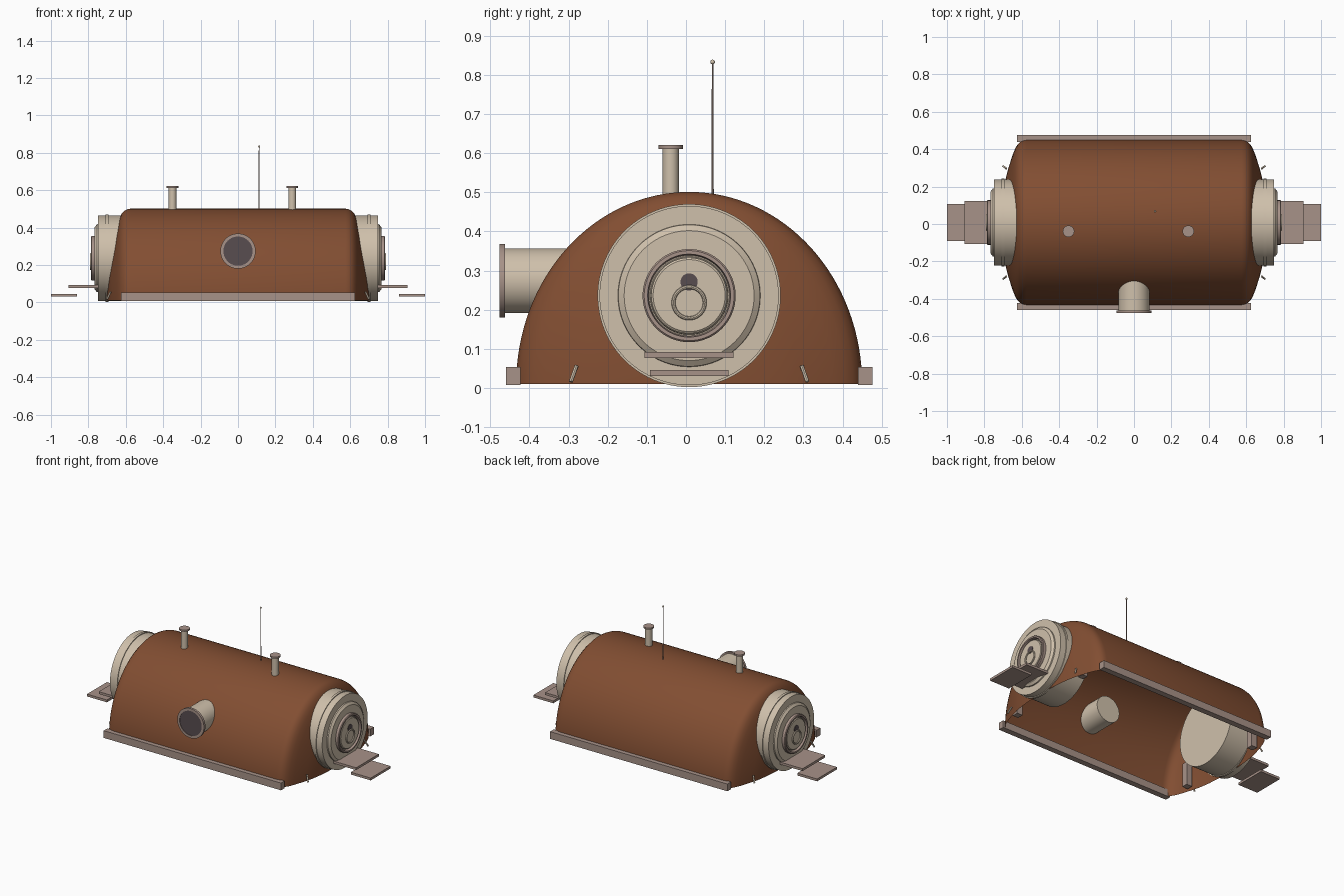
import bpy, bmesh, math
from mathutils import Vector, Matrix

if "Cube" in bpy.data.objects:
    bpy.data.objects.remove(bpy.data.objects["Cube"])

CY = 0.008  # centre line of the building in y


def material(name, rgb):
    m = bpy.data.materials.new(name)
    lin = [((c / 255 + 0.055) / 1.055) ** 2.4 for c in rgb]
    m.diffuse_color = (*lin, 1)
    m.use_nodes = True
    m.node_tree.nodes["Principled BSDF"].inputs["Base Color"].default_value = m.diffuse_color
    return m


RUST = material("rust brown", (130, 78, 50))
CREAM = material("cream", (207, 192, 171))
TAUPE = material("taupe", (167, 146, 136))
DARK = material("dark glass", (88, 77, 80))


def finish(bm, name, mat, smooth=True):
    bmesh.ops.recalc_face_normals(bm, faces=bm.faces)
    me = bpy.data.meshes.new(name)
    bm.to_mesh(me)
    bm.free()
    ob = bpy.data.objects.new(name, me)
    bpy.context.collection.objects.link(ob)
    me.materials.append(mat)
    if smooth:
        bpy.ops.object.select_all(action='DESELECT')
        bpy.context.view_layer.objects.active = ob
        ob.select_set(True)
        bpy.ops.object.shade_smooth_by_angle(angle=math.radians(30))
    return ob


def lathe(name, mat, origin, axis, profile, n=64):
    """Closed solid turned about an axis; profile = (distance along axis, radius)."""
    bm = bmesh.new()
    rot = Vector((0, 0, 1)).rotation_difference(Vector(axis)).to_matrix()
    rings = []
    for t, r in profile:
        rings.append([bm.verts.new(Vector(origin) + rot @ Vector(
            (r * math.cos(2 * math.pi * i / n), r * math.sin(2 * math.pi * i / n), t)))
            for i in range(n)])
    for a, b in zip(rings, rings[1:]):
        for i in range(n):
            bm.faces.new((a[i], a[(i + 1) % n], b[(i + 1) % n], b[i]))
    bm.faces.new(rings[0])
    bm.faces.new(rings[-1])
    return finish(bm, name, mat)


def ring(name, mat, origin, axis, profile, n=64):
    """Ring with a closed cross-section turned about an axis."""
    bm = bmesh.new()
    rot = Vector((0, 0, 1)).rotation_difference(Vector(axis)).to_matrix()
    rows = [[bm.verts.new(Vector(origin) + rot @ Vector(
        (r * math.cos(2 * math.pi * i / n), r * math.sin(2 * math.pi * i / n), t)))
        for t, r in profile] for i in range(n)]
    m = len(profile)
    for i in range(n):
        a, b = rows[i], rows[(i + 1) % n]
        for j in range(m):
            bm.faces.new((a[j], a[(j + 1) % m], b[(j + 1) % m], b[j]))
    return finish(bm, name, mat)


def box(name, mat, x, y, z):
    bm = bmesh.new()
    c = [(a + b) / 2 for a, b in (x, y, z)]
    d = [abs(b - a) for a, b in (x, y, z)]
    bmesh.ops.create_cube(bm, size=1, matrix=Matrix.Translation(c) @ Matrix.Diagonal((*d, 1)))
    return finish(bm, name, mat, False)


# Half-barrel hull with bulging ends, open underneath
half = [(0.0, 1), (0.575, 1), (0.592, .993), (0.607, .978), (0.622, .945), (0.634, .90),
        (0.647, .83), (0.660, .74), (0.674, .64), (0.686, .53), (0.696, .38),
        (0.702, .22), (0.705, .04)]
sections = [(-x, s) for x, s in reversed(half[1:])] + half
bm = bmesh.new()
N = 64
rows = [[bm.verts.new((x, CY + .442 * s * math.cos(math.pi * i / N),
                       .01 + .491 * s * math.sin(math.pi * i / N))) for i in range(N + 1)]
        for x, s in sections]
for a, b in zip(rows, rows[1:]):
    for i in range(N):
        bm.faces.new((a[i], b[i], b[i + 1], a[i + 1]))
bm.faces.new(rows[0])
bm.faces.new(rows[-1])
finish(bm, "hull", RUST)

# Foundation rails
for s, tag in ((-1, "front"), (1, "back")):
    box(tag + "_rail", TAUPE, (-.625, .625), (CY + s * .431, CY + s * .468), (.008, .054))

for s, tag in ((-1, "left"), (1, "right")):
    ax = (s, 0, 0)
    o = (0, CY, .236)
    # Airlock drum with stepped end face
    lathe(tag + "_airlock", CREAM, o, ax,
          [(.53, .229), (.693, .229), (.693, .234), (.708, .234), (.708, .229), (.748, .229),
           (.748, .182), (.755, .181), (.766, .166), (.766, .10), (.772, .098), (.772, .001)], 96)
    # Hatch frame and door
    ring(tag + "_hatch_frame", TAUPE, o, ax,
         [(.76, .119), (.783, .119), (.787, .115), (.787, .106), (.76, .102)])
    lathe(tag + "_hatch_door", CREAM, o, ax, [(.765, .097), (.779, .097), (.783, .092), (.783, .001)])
    # Hatch wheel and peephole
    tube = [(.787 + .005 * math.cos(k * math.pi / 4), .040 + .005 * math.sin(k * math.pi / 4))
            for k in range(8)]
    ring(tag + "_hatch_wheel", CREAM, (0, CY, .218), ax, tube, 40)
    lathe(tag + "_peephole", DARK, (0, CY, .271), ax, [(.78, .022), (.786, .022)], 32)
    # Entry steps
    box(tag + "_upper_step", TAUPE, (s * .74, s * .907), (CY - .114, CY + .114), (.077, .092))
    box(tag + "_lower_step", TAUPE, (s * .86, s * 1.0), (CY - .1, CY + .1), (.031, .046))
    # Tie-down hooks outside, brackets inside
    for q in (-1, 1):
        d = Vector((s * -.018, q * -.014, .04))
        lathe(tag + "_hook", CREAM, (s * .70, CY + q * .302, .016), d.normalized(),
              [(0, .005), (d.length, .005)], 12)
        box(tag + "_bracket", TAUPE, (s * .615, s * .655),
            (CY + q * .27, CY + q * .31), (.02, .17))

# Front porthole tube
fo, fa = (0, 0, .274), (0, -1, 0)
lathe("porthole_tube", CREAM, fo, fa, [(.23, .083), (.47, .083)])
ring("porthole_flange", TAUPE, fo, fa, [(.462, .08), (.462, .094), (.477, .094), (.477, .078)])
lathe("porthole_glass", DARK, fo, fa, [(.468, .079), (.474, .079)])

# Roof vents
for x in (-.35, .29):
    lathe("vent_pipe", CREAM, (x, -.039, 0), (0, 0, 1), [(.47, .0205), (.612, .0205)], 32)
    lathe("vent_cap", TAUPE, (x, -.039, 0), (0, 0, 1), [(.611, .031), (.621, .031)], 32)

# Antenna mast and tip
lathe("antenna_mast", TAUPE, (.113, .068, 0), (0, 0, 1), [(.48, .003), (.832, .002)], 12)
bm = bmesh.new()
bmesh.ops.create_uvsphere(bm, u_segments=16, v_segments=10, radius=.006,
                          matrix=Matrix.Translation((.113, .068, .833)))
finish(bm, "antenna_tip", CREAM)
